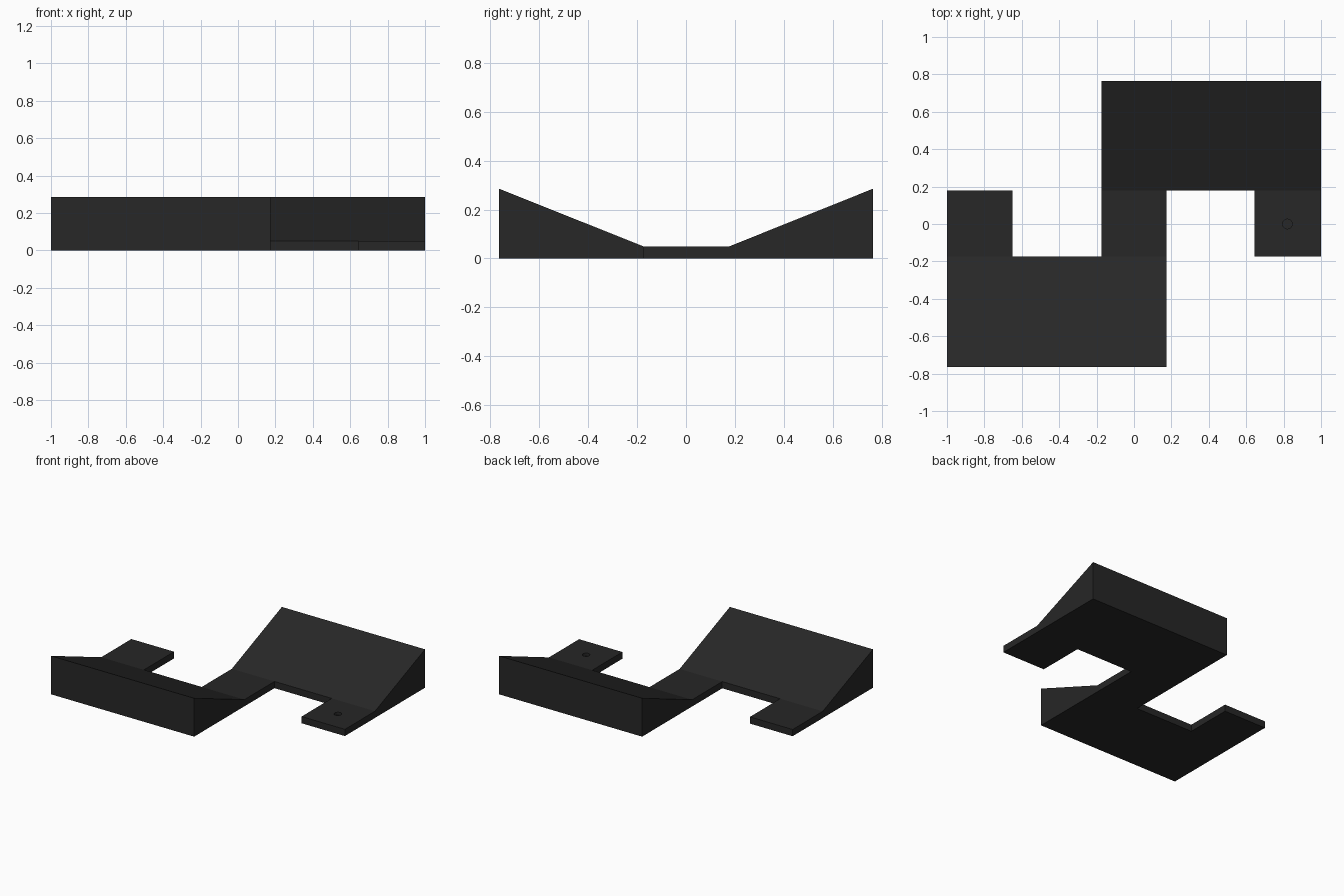
import bpy, bmesh, math

if "Cube" in bpy.data.objects:
    bpy.data.objects.remove(bpy.data.objects["Cube"])

mat = bpy.data.materials.new("charcoal black")
mat.diffuse_color = (0.02, 0.02, 0.02, 1)
mat.use_nodes = True
mat.node_tree.nodes["Principled BSDF"].inputs["Base Color"].default_value = mat.diffuse_color

XS = [-1, -0.65, -0.175, 0.175, 0.645, 1]
YS = [-0.764, -0.175, 0.178, 0.764]
# plan rows from front to back: 1 = filled cell
PLAN = ["11100", "10101", "00111"]
HEIGHT = [0.285, 0.05, 0.05, 0.285]

# S-shaped body: plan cells extruded up, with the height following y
bm = bmesh.new()
grid = [[bm.verts.new((x, y, 0)) for x in XS] for y in YS]
for j, row in enumerate(PLAN):
    for i, c in enumerate(row):
        if c == "1":
            bm.faces.new((grid[j][i], grid[j][i + 1], grid[j + 1][i + 1], grid[j + 1][i]))
bmesh.ops.delete(bm, geom=[v for v in bm.verts if not v.link_faces], context='VERTS')
ext = bmesh.ops.extrude_face_region(bm, geom=bm.faces[:], use_keep_orig=True)
for v in ext["geom"]:
    if isinstance(v, bmesh.types.BMVert):
        k = min(range(4), key=lambda n: abs(YS[n] - v.co.y))
        v.co.z = HEIGHT[k]
bmesh.ops.recalc_face_normals(bm, faces=bm.faces[:])
bmesh.ops.dissolve_limit(bm, angle_limit=math.radians(1), verts=bm.verts[:], edges=bm.edges[:])
me = bpy.data.meshes.new("ramp_body")
bm.to_mesh(me)
bm.free()
me.materials.append(mat)
body = bpy.data.objects.new("ramp_body", me)
bpy.context.collection.objects.link(body)

# small blind hole in the right tab
bpy.ops.mesh.primitive_cylinder_add(vertices=24, radius=0.026, depth=0.04, location=(0.82, 0, 0.05))
cutter = bpy.context.object
cutter.name = "hole_cutter"
cutter.data.materials.append(mat)
cutter.hide_render = True
cutter.display_type = 'WIRE'
mod = body.modifiers.new("hole", 'BOOLEAN')
mod.operation = 'DIFFERENCE'
mod.solver = 'EXACT'
mod.object = cutter
